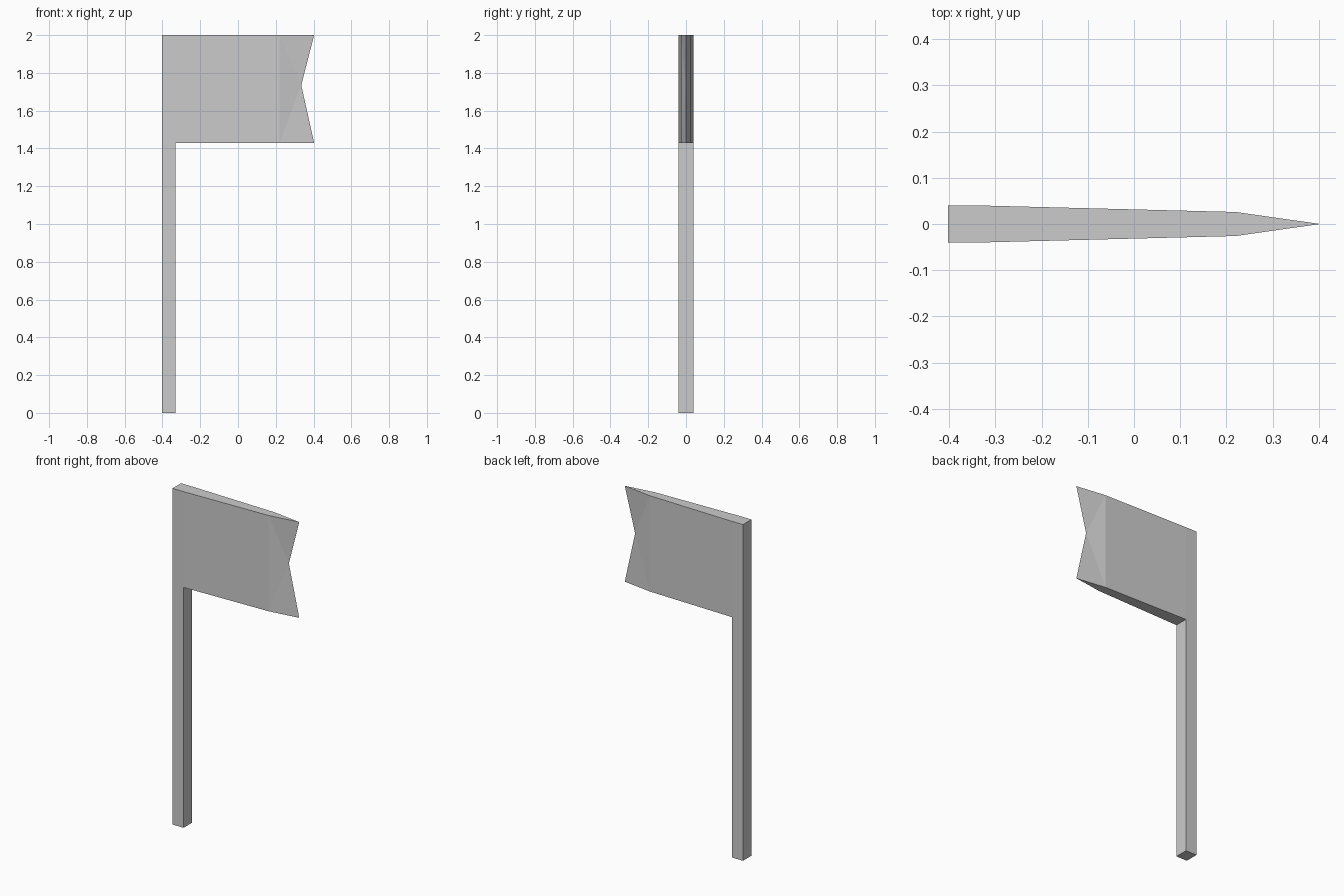
import bpy
import bmesh

if "Cube" in bpy.data.objects:
    bpy.data.objects.remove(bpy.data.objects["Cube"])

POLE_L, POLE_R = -0.403, -0.33   # pole sides
BEND, TIP, NOTCH = 0.22, 0.403, 0.335
LOW, TOP, NOTCH_Z = 1.43, 2.0, 1.735
THICK, THIN = 0.04, 0.026        # half depths

bm = bmesh.new()


def ring(x, half, z0, z1):
    """Rectangular cross-section at x: front low, back low, back top, front top."""
    return [bm.verts.new(p) for p in
            ((x, -half, z0), (x, half, z0), (x, half, z1), (x, -half, z1))]


def bridge(a, b):
    for i in range(4):
        j = (i + 1) % 4
        bm.faces.new((a[i], a[j], b[j], b[i]))


# lower pole
foot_l = ring(POLE_L, THICK, 0, LOW)
foot_r = ring(POLE_R, THICK, 0, LOW)
for i, j in ((0, 1), (1, 2), (3, 0)):
    bm.faces.new((foot_l[i], foot_l[j], foot_r[j], foot_r[i]))
bm.faces.new(foot_l)
bm.faces.new(foot_r)

# upper pole, continuing from the lower pole
up_l = [foot_l[3], foot_l[2]] + [bm.verts.new((POLE_L, y, TOP)) for y in (THICK, -THICK)]
up_r = [foot_r[3], foot_r[2]] + [bm.verts.new((POLE_R, y, TOP)) for y in (THICK, -THICK)]
for i, j in ((1, 2), (2, 3), (3, 0)):
    bm.faces.new((up_l[i], up_l[j], up_r[j], up_r[i]))
bm.faces.new(up_l)

# tapering flag panel
bend = ring(BEND, THIN, LOW, TOP)
bridge(up_r, bend)

# knife-edged swallowtail end
tip_low, notch, tip_top = [bm.verts.new(p) for p in
                           ((TIP, 0, LOW), (NOTCH, 0, NOTCH_Z), (TIP, 0, TOP))]
for low, top in ((bend[0], bend[3]), (bend[1], bend[2])):
    bm.faces.new((low, tip_low, notch))
    bm.faces.new((low, notch, top))
    bm.faces.new((top, notch, tip_top))
bm.faces.new((bend[0], bend[1], tip_low))
bm.faces.new((bend[3], bend[2], tip_top))

bmesh.ops.recalc_face_normals(bm, faces=bm.faces)
mesh = bpy.data.meshes.new("flag_on_pole")
bm.to_mesh(mesh)
bm.free()
bpy.context.collection.objects.link(bpy.data.objects.new("flag_on_pole", mesh))
